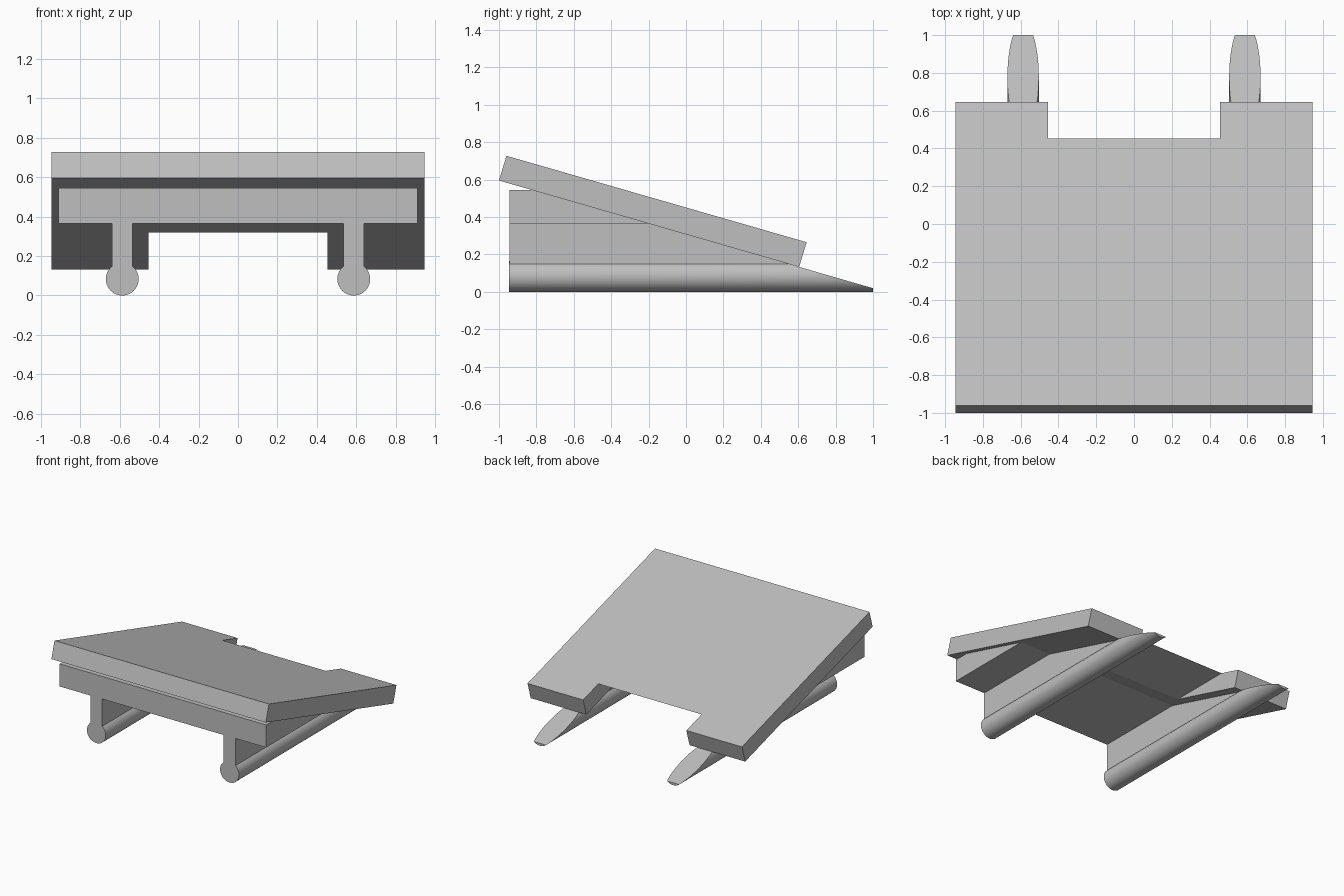
import bpy
import bmesh
import math
from mathutils import Matrix, Vector

cube = bpy.data.objects.get("Cube")
if cube:
    bpy.data.objects.remove(cube, do_unlink=True)

grey = bpy.data.materials.new("plain grey")
grey.use_nodes = True
colour = (0.52, 0.52, 0.52, 1)
grey.diffuse_color = colour
grey.node_tree.nodes["Principled BSDF"].inputs["Base Color"].default_value = colour

FRONT = -0.945
SLOPE = 0.288


def under(y):
    """Height of the deck's sloping underside."""
    return 0.595 - SLOPE * (y + 1)


def meets(z):
    """Depth at which the underside reaches a height."""
    return (0.595 - z) / SLOPE - 1


def finish(name, bm):
    bmesh.ops.recalc_face_normals(bm, faces=bm.faces[:])
    mesh = bpy.data.meshes.new(name)
    bm.to_mesh(mesh)
    bm.free()
    mesh.materials.append(grey)
    obj = bpy.data.objects.new(name, mesh)
    bpy.context.collection.objects.link(obj)
    return obj


def side_profile(name, points, x0, x1):
    """Extrude a (y, z) outline across x."""
    bm = bmesh.new()
    face = bm.faces.new([bm.verts.new((x0, y, z)) for y, z in points])
    ext = bmesh.ops.extrude_face_region(bm, geom=[face])["geom"]
    moved = [v for v in ext if isinstance(v, bmesh.types.BMVert)]
    bmesh.ops.translate(bm, verts=moved, vec=(x1 - x0, 0, 0))
    return finish(name, bm)


def select_only(obj):
    bpy.ops.object.select_all(action="DESELECT")
    obj.select_set(True)
    bpy.context.view_layer.objects.active = obj


# Tilted deck
deck = side_profile("deck", [(-1, under(-1)), (-0.96, 0.727),
                             (0.645, 0.265), (0.605, under(0.605))], -0.945, 0.945)

# Level notch cut through the back of the deck
notch = side_profile("notch_cutter", [(-0.5, 0), (0.9, 0), (0.9, 0.32), (-0.5, 0.32)],
                     -0.455, 0.455)
notch.hide_render = True
cut = deck.modifiers.new("notch", "BOOLEAN")
cut.operation = "DIFFERENCE"
cut.solver = "EXACT"
cut.object = notch
select_only(deck)
bpy.ops.object.modifier_apply(modifier=cut.name)
bpy.data.objects.remove(notch, do_unlink=True)

# Wedge under the front of the deck
side_profile("support_wedge", [(FRONT, 0.365), (FRONT, 0.545),
                               (meets(0.545), 0.545), (meets(0.365), 0.365)], -0.91, 0.91)

RADIUS = 0.083
for side, x in (("left", 0.587), ("right", -0.587)):
    # Upright web between the wedge and the rail
    side_profile(side + "_web", [(FRONT, 0.14), (FRONT, 0.365),
                                 (meets(0.365), 0.365), (meets(0.14), 0.14)],
                 x - 0.052, x + 0.052)

    # Round rail, sliced off along the slope
    bm = bmesh.new()
    place = Matrix.Translation((x, (FRONT + 1) / 2, RADIUS)) @ Matrix.Rotation(math.pi / 2, 4, "X")
    bmesh.ops.create_cone(bm, cap_ends=True, segments=64, radius1=RADIUS, radius2=RADIUS,
                          depth=1 - FRONT, matrix=place)
    cut_geom = bmesh.ops.bisect_plane(
        bm, geom=bm.verts[:] + bm.edges[:] + bm.faces[:], plane_co=(0, 0, under(0)),
        plane_no=Vector((0, SLOPE, 1)).normalized(), clear_outer=True)["geom_cut"]
    bmesh.ops.holes_fill(bm, edges=[e for e in cut_geom if isinstance(e, bmesh.types.BMEdge)])
    rail = finish(side + "_rail", bm)
    select_only(rail)
    bpy.ops.object.shade_smooth_by_angle(angle=math.radians(30))
